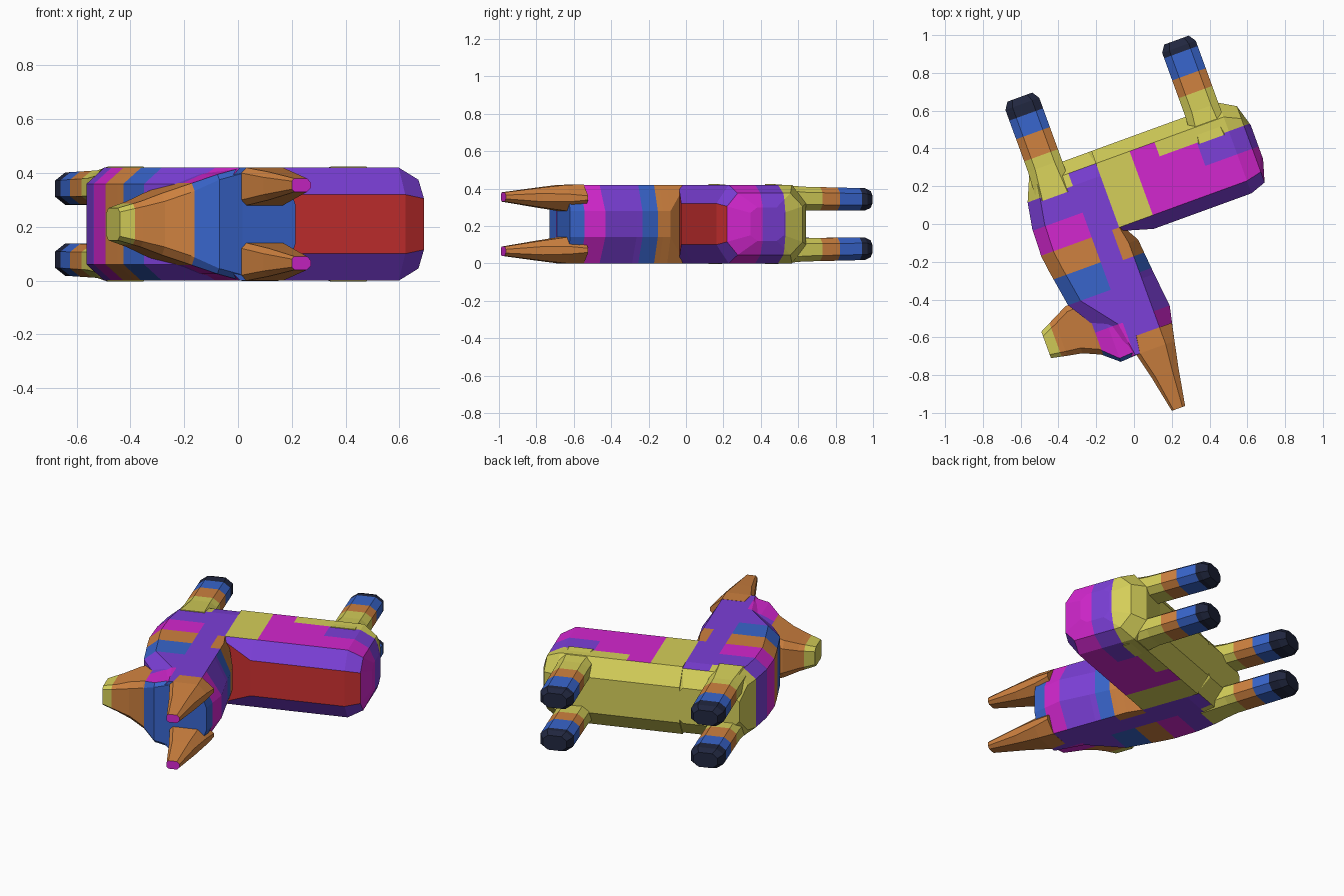
import bpy, bmesh, math
from mathutils import Matrix, Vector

if "Cube" in bpy.data.objects:
    bpy.data.objects.remove(bpy.data.objects["Cube"])

COL = {"yellow": (.66, .62, .10), "purple": (.20, .05, .68), "magenta": (.65, .02, .62),
       "blue": (.04, .13, .60), "orange": (.62, .22, .05), "navy": (.015, .02, .05),
       "red": (.60, .03, .03)}
NAMES = list(COL)
MATS = []
for k, c in COL.items():
    m = bpy.data.materials.new(k)
    m.diffuse_color = (*c, 1)
    m.use_nodes = True
    m.node_tree.nodes["Principled BSDF"].inputs["Base Color"].default_value = m.diffuse_color
    MATS.append(m)

# animal lies on its side: u = along the back, v = towards the feet, z = thickness
PLACE = Matrix.Translation((0, 0, .21)) @ Matrix.Rotation(math.radians(20), 4, 'Z')


def loft(name, axis, sections, rule, ucuts=(), vcuts=(), side=1):
    """Octagonal loft; section = t, a0, a1, z centre, half z, a-bevels b0 b1, z-bevels c0 c1"""
    bm = bmesh.new()
    rings = []
    for t, a0, a1, zc, h, b0, b1, c0, c1 in sections:
        pts = [(a0 + b0, h), (a1 - b1, h), (a1, h - c1), (a1, c1 - h),
               (a1 - b1, -h), (a0 + b0, -h), (a0, c0 - h), (a0, h - c0)]
        ring = []
        for a, z in pts:
            z = (z + zc) * side
            ring.append(bm.verts.new((t, a, z) if axis == 'u' else (a, t, z)))
        rings.append(ring)
    for r, s in zip(rings, rings[1:]):
        for i in range(8):
            j = (i + 1) % 8
            bm.faces.new((r[i], r[j], s[j], s[i]))
    bm.faces.new(rings[0])
    bm.faces.new(rings[-1])
    # cut along the colour borders
    for cuts, n in ((ucuts, (1, 0, 0)), (vcuts, (0, 1, 0))):
        for d in cuts:
            bmesh.ops.bisect_plane(bm, geom=bm.verts[:] + bm.edges[:] + bm.faces[:],
                                   plane_co=Vector(n) * d, plane_no=n, dist=1e-5)
    bmesh.ops.recalc_face_normals(bm, faces=bm.faces)
    for f in bm.faces:
        c = f.calc_center_median()
        f.material_index = NAMES.index(rule(c.x, c.y, f.normal))
    bm.transform(PLACE)
    me = bpy.data.meshes.new(name)
    for m in MATS:
        me.materials.append(m)
    bm.to_mesh(me)
    bm.free()
    bpy.context.collection.objects.link(bpy.data.objects.new(name, me))


# patchwork colour rules
def body_rule(u, v, n):
    if n.y < -.9 and u < .74:
        return "red"
    if v < .01 and n.y < -.3:
        return "purple"
    if v > .365 and n.y > .3:
        return "yellow"
    if u < .11:
        return "yellow"
    if v > .29 and u > .25:
        return "yellow"
    return "purple" if u > .46 and v > .16 else "magenta"


def head_rule(u, v, n):
    if n.y < -.6 and v < -.6:
        return "blue"
    if u > -.06:
        for lim, c in ((-.58, "blue"), (-.47, "magenta"), (-.25, "purple"), (-.16, "blue")):
            if v < lim:
                return c
        return "orange"
    if v > .15:
        return "yellow" if n.y > .5 or v > .3 and u < -.23 else "purple"
    if u > -.12 and -.16 < v < .01:
        return "orange"
    if u > -.235:
        return "purple"
    for lim, c in ((.01, "magenta"), (-.13, "orange"), (-.285, "blue"), (-.47, "purple")):
        if v > lim:
            return c
    return "magenta"


def snout_rule(u, v, n):
    if u < -.6:
        return "yellow"
    if u < -.39:
        return "orange"
    if n.y < -.4:
        return "blue"
    return "magenta" if v < -.47 else "purple"


def bands(*limits):
    return lambda u, v, n: next(c for lim, c in limits if v < lim)


# torso with rounded rump
loft("torso", 'u', [
    (-.08, -.01, .44, 0, .21, .02, .07, .02, .10),
    (.09, -.06, .44, 0, .21, .07, .07, .10, .10),
    (.47, -.06, .44, 0, .21, .07, .07, .10, .10),
    (.64, -.06, .45, 0, .21, .07, .08, .10, .10),
    (.725, -.03, .40, 0, .165, .06, .07, .07, .07),
    (.76, .09, .28, 0, .09, .04, .04, .03, .03)],
    body_rule, (.11, .25, .46), (.16, .29))

# chest, neck and head
loft("neck_and_head", 'v', [
    (.44, -.43, -.08, 0, .11, .05, .02, .05, .02),
    (.37, -.46, -.06, 0, .20, .05, .02, .06, .02),
    (.30, -.49, -.06, 0, .21, .07, .02, .06, .02),
    (.16, -.515, -.06, 0, .21, .07, .02, .06, .02),
    (.005, -.52, -.058, 0, .21, .07, .02, .06, .02),
    (-.085, -.508, -.008, 0, .21, .07, .052, .06, .14),
    (-.285, -.475, .01, 0, .21, .07, .07, .06, .14),
    (-.47, -.36, .03, 0, .21, .10, .09, .06, .14),
    (-.655, -.26, -.01, 0, .21, .03, .05, .03, .14)],
    head_rule, (-.12, -.235), (-.58, -.25, -.16, -.13, .01, .15))

# muzzle flaring back into the cheeks
loft("snout", 'u', [
    (-.22, -.656, -.27, 0, .209, .02, .03, .02, .03),
    (-.315, -.662, -.275, 0, .185, .02, .03, .02, .03),
    (-.40, -.59, -.28, 0, .148, .03, .03, .03, .04),
    (-.49, -.55, -.285, 0, .115, .03, .03, .03, .04),
    (-.57, -.535, -.325, 0, .085, .025, .03, .02, .03),
    (-.656, -.517, -.368, 0, .06, .02, .025, .015, .02)],
    snout_rule, (-.6, -.39), (-.47,))

leg_cols = {"front_leg": (-.433, -.243, (.51, .635, .74)),
            "hind_leg": (.45, .639, (.545, .645, .77))}
for side, tag in ((1, "upper"), (-1, "lower")):
    # ears
    loft("ear_" + tag, 'v', [
        (-.56, -.22, .01, .14, .071, .03, .07, .02, .06),
        (-.655, -.225, -.01, .14, .07, .02, .05, .02, .05),
        (-.80, -.19, -.04, .142, .052, .02, .035, .02, .03),
        (-.998, -.15, -.075, .145, .025, .01, .015, .01, .015)],
        lambda u, v, n: "magenta" if n.y < -.9 else "orange", side=side)
    # legs with hooves
    for name, (a0, a1, (y, o, b)) in leg_cols.items():
        loft(f"{name}_{tag}", 'v', [
            (.28, a0 - .01, a1, .143, .071, .03, .03, .03, .03),
            (.45, a0, a1, .137, .063, .04, .04, .03, .03),
            (.80, a0, a1, .132, .060, .04, .04, .03, .03),
            (.838, a0 + .025, a1 - .025, .132, .045, .03, .03, .025, .025)],
            bands((y, "yellow"), (o, "orange"), (b, "blue"), (9, "navy")),
            (), (y, o, b), side)
